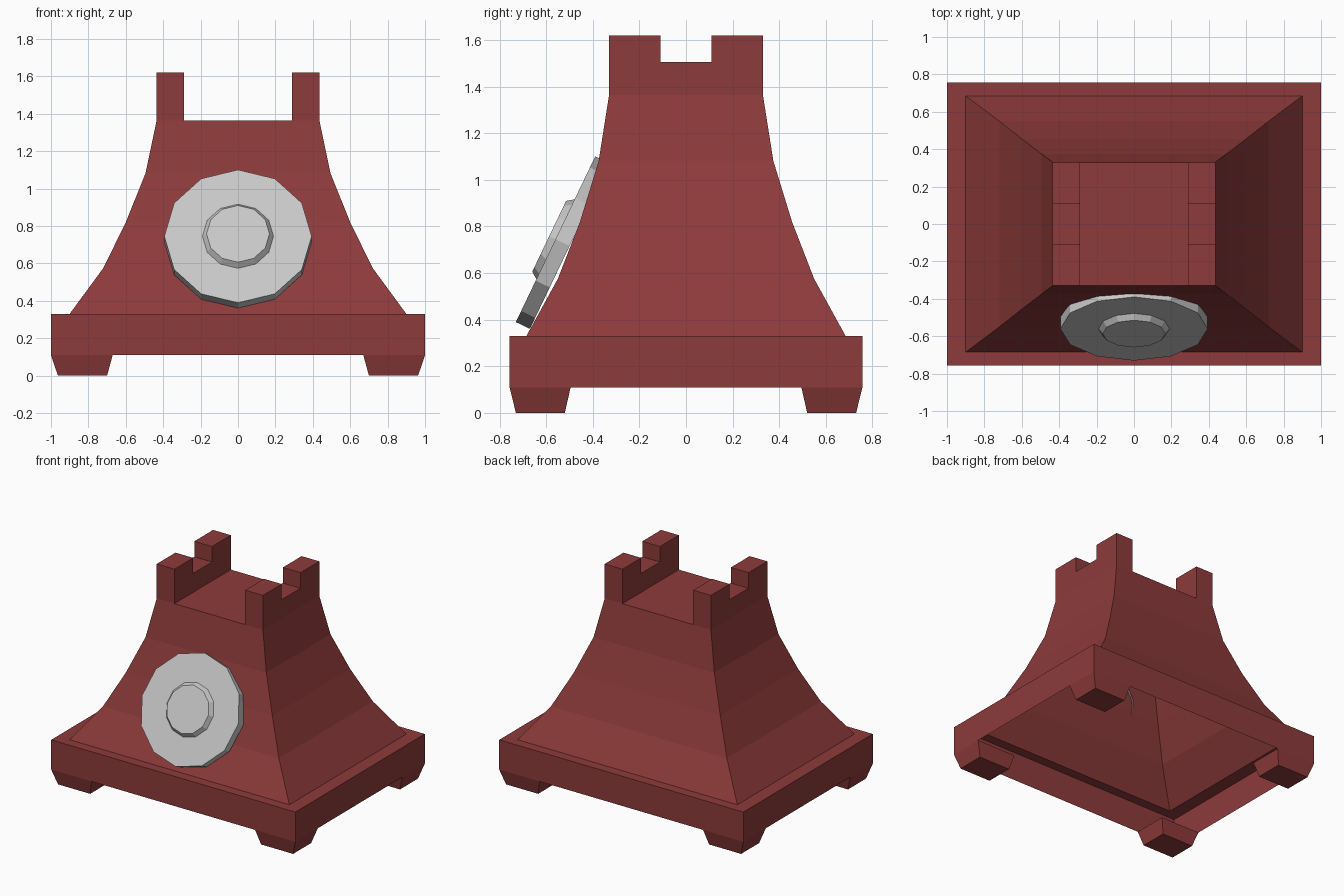
import bpy, bmesh, math
from mathutils import Vector

if "Cube" in bpy.data.objects:
    bpy.data.objects.remove(bpy.data.objects["Cube"], do_unlink=True)


def material(name, rgb):
    mat = bpy.data.materials.new(name)
    mat.use_nodes = True
    mat.diffuse_color = (*rgb, 1)
    mat.node_tree.nodes["Principled BSDF"].inputs["Base Color"].default_value = (*rgb, 1)
    return mat


RED = material("brick red", (0.27, 0.043, 0.043))
GREY = material("light grey", (0.58, 0.58, 0.58))


def loft(name, rings, mat, cap_start=False, cap_end=False):
    """Skin a list of counter-clockwise rings, running along their axis."""
    bm = bmesh.new()
    loops = [[bm.verts.new(p) for p in ring] for ring in rings]
    for low, high in zip(loops, loops[1:]):
        n = len(low)
        for i in range(n):
            j = (i + 1) % n
            bm.faces.new((low[i], low[j], high[j], high[i]))
    if cap_start:
        bm.faces.new(loops[0][::-1])
    if cap_end:
        bm.faces.new(loops[-1])
    if cap_start and cap_end:
        bmesh.ops.recalc_face_normals(bm, faces=bm.faces)
    mesh = bpy.data.meshes.new(name)
    bm.to_mesh(mesh)
    bm.free()
    mesh.materials.append(mat)
    obj = bpy.data.objects.new(name, mesh)
    bpy.context.collection.objects.link(obj)
    return obj


def rect(x0, x1, y0, y1, z):
    return [(x0, y0, z), (x1, y0, z), (x1, y1, z), (x0, y1, z)]


def centred(hx, hy, z):
    return rect(-hx, hx, -hy, hy, z)


# Plinth: hollow skirt with a narrow ledge on top, open underneath
SKIRT, LEDGE, ROOF = 0.11, 0.33, 1.365
loft("plinth", [centred(1, 0.757, SKIRT), centred(1, 0.757, LEDGE),
                centred(0.9, 0.685, LEDGE)], RED)

# Tower: flared hollow shell with a flat roof
profile = [(0.9, 0.685, LEDGE), (0.72, 0.55, 0.575), (0.6, 0.455, 0.82),
           (0.495, 0.375, 1.08), (0.435, 0.33, ROOF)]
loft("tower", [centred(*p) for p in profile], RED, cap_end=True)

# Battlements: a notched wall on each side of the roof
notched = [(-0.33, ROOF), (0.33, ROOF), (0.33, 1.62), (0.11, 1.62),
           (0.11, 1.505), (-0.11, 1.505), (-0.11, 1.62), (-0.33, 1.62)]
for side, label in ((1, "left"), (-1, "right")):
    loft(label + "_battlement",
         [[(side * x, y, z) for y, z in notched] for x in (0.29, 0.435)],
         RED, True, True)

# Feet: tapered blocks under the corners
for sx, side in ((1, "left"), (-1, "right")):
    for sy, end in ((-1, "front"), (1, "back")):
        ends = (rect(0.7, 0.963, 0.52, 0.73, 0), rect(0.67, 1, 0.495, 0.757, SKIRT))
        loft(f"{end}_{side}_foot",
             [[(sx * x, sy * y, z) for x, y, z in ring] for ring in ends],
             RED, True, True)

# Dial: twelve-sided disc leaning on the front slope, with a raised hub
across = Vector((1, 0, 0))
upward = Vector((0, 0.432, 0.902)).normalized()
outward = across.cross(upward)
centre = Vector((0, -0.56, 0.745))


def dial_ring(radius, offset, sides=12):
    angles = [math.tau * i / sides for i in range(sides)]
    return [centre + outward * offset
            + (across * math.cos(a) + upward * math.sin(a)) * radius for a in angles]


loft("dial", [dial_ring(0.394, -0.067), dial_ring(0.394, 0)], GREY, cap_end=True)
loft("dial_hub", [dial_ring(0.19, 0), dial_ring(0.168, 0.03)], GREY, cap_end=True)
